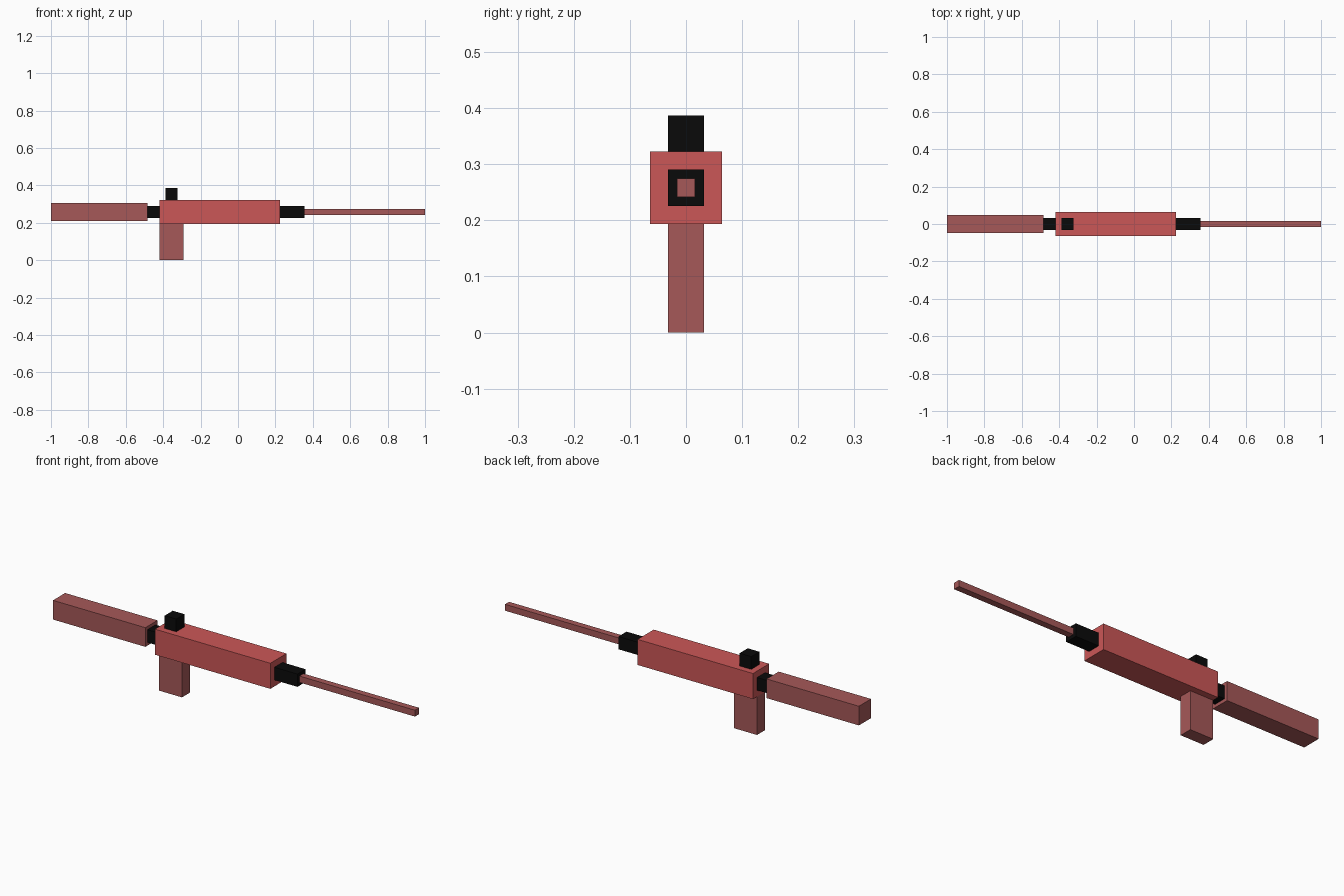
import bpy

if "Cube" in bpy.data.objects:
    bpy.data.objects.remove(bpy.data.objects["Cube"])

U = 1 / 31          # model grid unit
AXIS = 8            # height of the barrel axis, in grid units


def material(name, rgb):
    m = bpy.data.materials.new(name)
    m.diffuse_color = (*rgb, 1)
    m.use_nodes = True
    m.node_tree.nodes["Principled BSDF"].inputs["Base Color"].default_value = m.diffuse_color
    return m


RED = material("bright_red", (0.60, 0.095, 0.095))
DULL = material("dull_red", (0.38, 0.098, 0.098))
BLACK = material("black", (0.003, 0.003, 0.003))


def box(name, x0, x1, z0, z1, width, mat):
    """Box centred on y = 0, measured in grid units."""
    bpy.ops.mesh.primitive_cube_add(
        size=1, location=((x0 + x1) / 2 * U, 0, (z0 + z1) / 2 * U))
    o = bpy.context.object
    o.name = name
    o.scale = ((x1 - x0) * U, width * U, (z1 - z0) * U)
    bpy.ops.object.transform_apply(location=False, rotation=False, scale=True)
    o.data.materials.append(mat)


# Square-section parts chained along the axis: name, length, thickness, material
x = -31
for name, length, thick, mat in (
        ("stock", 16, 3, DULL),
        ("stock_connector", 2, 2, BLACK),
        ("body", 20, 4, RED),
        ("barrel_collar", 4, 2, BLACK),
        ("barrel", 20, 1, DULL)):
    box(name, x, x + length, AXIS - thick / 2, AXIS + thick / 2, thick, mat)
    x += length

# Grip below and sight above the rear of the body
box("grip", -13, -9, 0, 6, 2, DULL)
box("sight", -12, -10, 10, 12, 2, BLACK)
